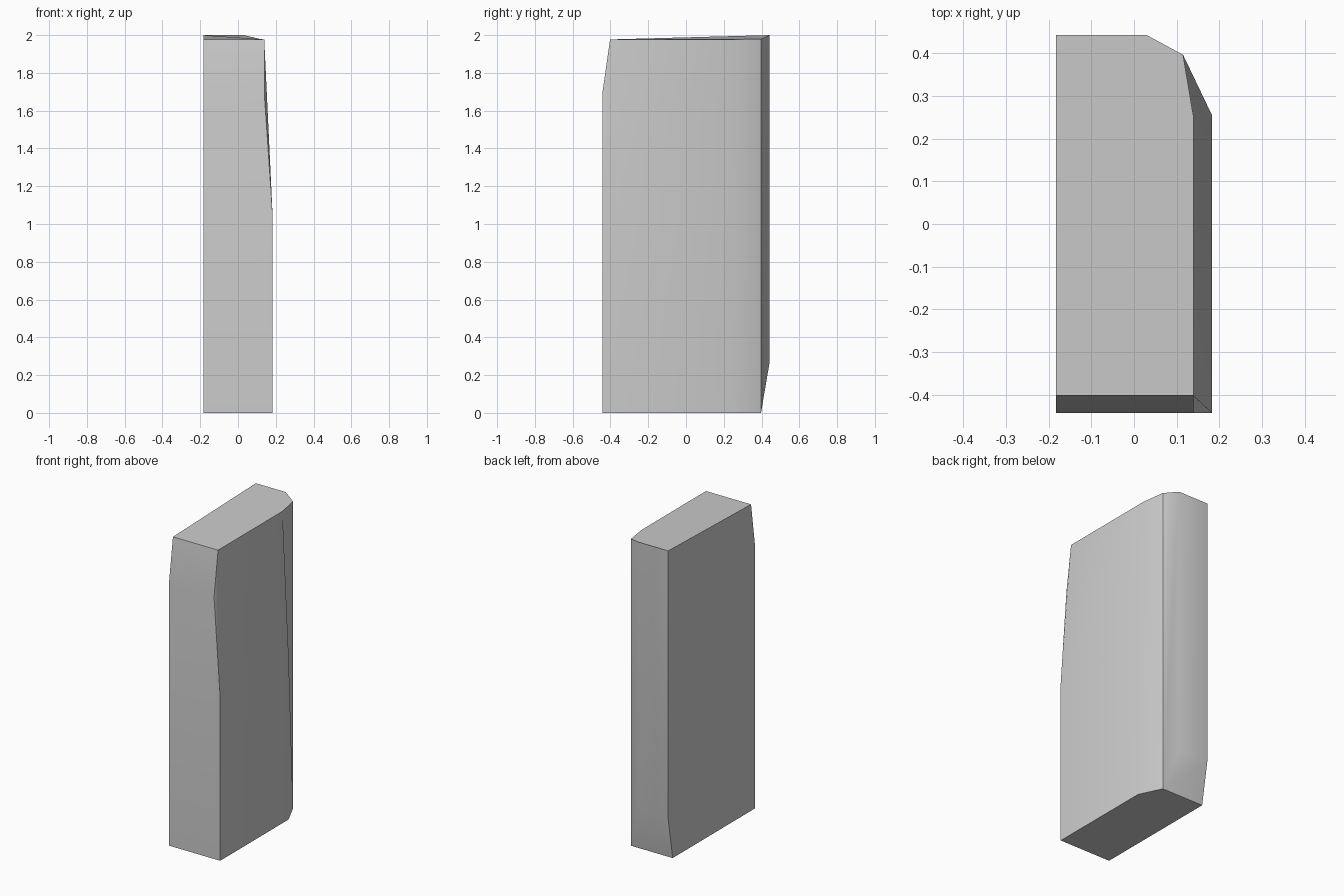
import bpy, bmesh, math

cube = bpy.data.objects.get("Cube")
if cube:
    bpy.data.objects.remove(cube, do_unlink=True)

grey = bpy.data.materials.new("plain grey")
grey.use_nodes = True
colour = (0.6, 0.6, 0.6, 1)
grey.diffuse_color = colour
grey.node_tree.nodes["Principled BSDF"].inputs["Base Color"].default_value = colour

W, D = 0.183, 0.443        # half width and half depth
IN_X, IN_Y = 0.139, 0.402  # inset of the tapered side and ends

# Corner columns of the block, each listed from bottom to top
columns = {
    "a": [(-W, -D, 0), (-W, -D, 1.69), (-W, -IN_Y, 1.977)],
    "b": [(W, -D, 0), (W, -D, 1.05), (IN_X, -D, 1.69), (IN_X, -IN_Y, 1.977)],
    "c": [(W, 0.255, 0), (W, 0.255, 1.05), (IN_X, 0.255, 1.977)],
    "d": [(0.115, 0.397, 0), (0.115, 0.397, 1.98)],
    "e": [(0.03, D, 0.27), (0.03, D, 2)],
    "f": [(-W, 0.397, 0), (-W, D, 0.27), (-W, D, 2)],
}
bm = bmesh.new()
v = {k + str(i): bm.verts.new(p) for k, col in columns.items() for i, p in enumerate(col)}

# Faces named by their corners
for face in (
    "a0 f0 d0 c0 b0",      # base
    "a2 b3 c2 d1 e1 f2",   # top
    "a0 b0 b1 b2 a1",      # front
    "a1 b2 b3 a2",         # front taper
    "b0 c0 c1 b1",         # side
    "b1 c1 c2 b3",         # side taper
    "b1 b3 b2",            # front corner of the side taper
    "c0 d0 d1 c2 c1",      # side chamfer
    "d0 e0 e1 d1",         # back chamfer
    "d0 f0 f1 e0",         # back taper
    "e0 f1 f2 e1",         # back
    "f0 a0 a1 a2 f2 f1",   # flat side
):
    bm.faces.new([v[k] for k in face.split()])
bmesh.ops.recalc_face_normals(bm, faces=bm.faces)

mesh = bpy.data.meshes.new("chamfered_block")
bm.to_mesh(mesh)
bm.free()
mesh.materials.append(grey)
block = bpy.data.objects.new("chamfered_block", mesh)
bpy.context.collection.objects.link(block)

# Smooth shading with crisp main edges
bpy.ops.object.select_all(action="DESELECT")
block.select_set(True)
bpy.context.view_layer.objects.active = block
bpy.ops.object.shade_smooth_by_angle(angle=math.radians(30))
